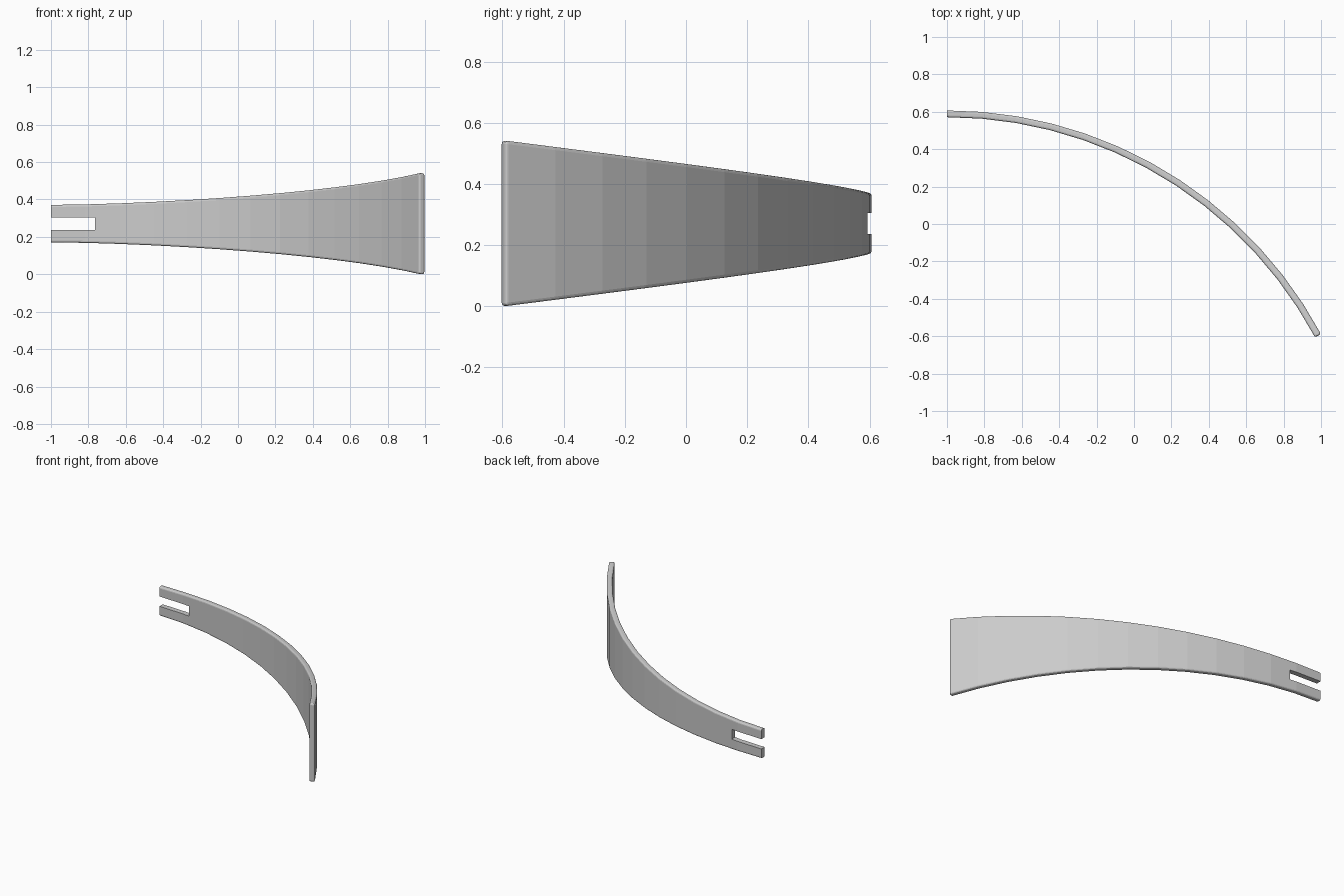
import bpy, bmesh
from math import sin, cos, asin

if "Cube" in bpy.data.objects:
    bpy.data.objects.remove(bpy.data.objects["Cube"])

R, T = 2.27, 0.036           # outer radius, thickness
N = 13                       # facets along the arc
CX, CY, CZ = -1.0, 0.607 - R, 0.271
END = asin(2.0 / R)

# Curved, flaring strap swept along the arc
bm = bmesh.new()
rings = []
for i in range(N + 1):
    u = i / N
    a = u * END
    h = 0.10 + 0.171 * u ** 1.6
    ring = []
    for r, s in ((R, 1), (R, -1), (R - T, -1), (R - T, 1)):
        ring.append(bm.verts.new((CX + r * sin(a), CY + r * cos(a), CZ + s * h)))
    rings.append(ring)
rim = []
for p, q in zip(rings, rings[1:]):
    for k in range(4):
        bm.faces.new((p[k], p[(k + 1) % 4], q[(k + 1) % 4], q[k]))
        rim.append(bm.edges.get((p[k], q[k])))
bm.faces.new(rings[0])
bm.faces.new(rings[-1])
bmesh.ops.recalc_face_normals(bm, faces=bm.faces)

# Rounded long edges and wide-end edges
v = rings[-1]
rim += [bm.edges.get((v[k], v[(k + 1) % 4])) for k in range(4)]
bmesh.ops.bevel(bm, geom=rim, offset=0.011, offset_type='OFFSET',
                segments=3, profile=0.5, affect='EDGES')
mesh = bpy.data.meshes.new("curved_strap")
bm.to_mesh(mesh)
bm.free()
strap = bpy.data.objects.new("curved_strap", mesh)
bpy.context.collection.objects.link(strap)

# Open slot in the narrow end
bpy.ops.mesh.primitive_cube_add(size=1, location=(-0.9175, 0.59, CZ))
cutter = bpy.context.object
cutter.name = "slot_cutter"
cutter.scale = (0.305, 0.3, 0.068)
cutter.hide_render = True
mod = strap.modifiers.new("slot", 'BOOLEAN')
mod.operation = 'DIFFERENCE'
mod.solver = 'EXACT'
mod.object = cutter
bpy.context.view_layer.objects.active = strap
bpy.ops.object.modifier_apply(modifier=mod.name)
bpy.data.objects.remove(cutter)
